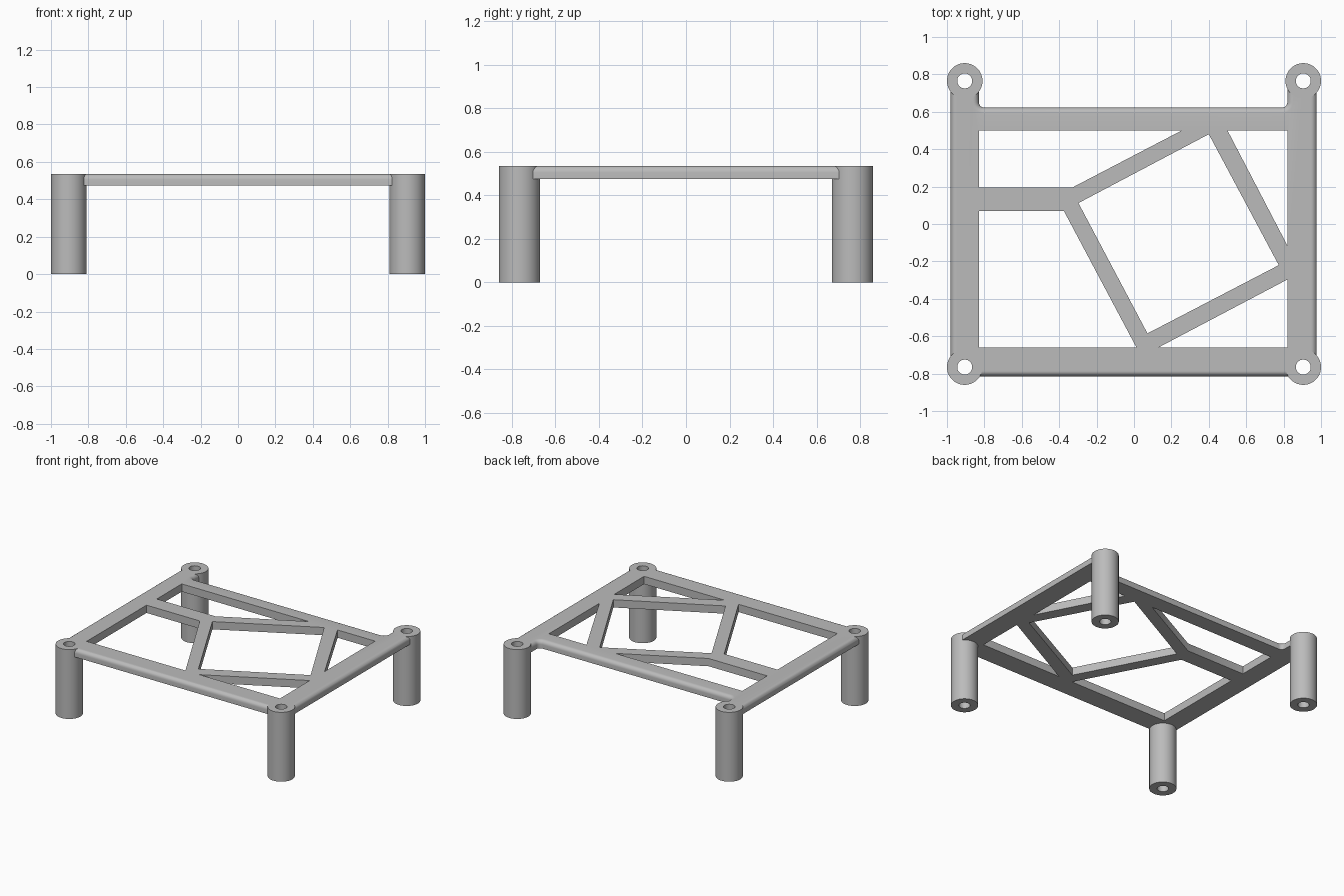
import bpy, bmesh, math

if "Cube" in bpy.data.objects:
    bpy.data.objects.remove(bpy.data.objects["Cube"])

TOP, UNDER = 0.535, 0.475          # plate top and underside
POST_R, HOLE_R = 0.095, 0.04
POSTS = [(sx * 0.905, sy * 0.765) for sx in (-1, 1) for sy in (-1, 1)]

grey = bpy.data.materials.new("grey plastic")
grey.diffuse_color = (0.5, 0.5, 0.5, 1)
grey.use_nodes = True
grey.node_tree.nodes["Principled BSDF"].inputs["Base Color"].default_value = grey.diffuse_color


def circle(cx, cy, r, n=64):
    return [(cx + r * math.cos(2 * math.pi * i / n),
             cy + r * math.sin(2 * math.pi * i / n)) for i in range(n)]


def prism(name, outline, z0, z1, round_top=0.0):
    """Extrude a flat outline, optionally rounding its upper rim."""
    bm = bmesh.new()
    face = bm.faces.new([bm.verts.new((x, y, z0)) for x, y in outline])
    ext = bmesh.ops.extrude_face_region(bm, geom=[face])["geom"]
    for v in ext:
        if isinstance(v, bmesh.types.BMVert):
            v.co.z = z1
    bmesh.ops.recalc_face_normals(bm, faces=bm.faces)
    if round_top:
        rim = [e for e in bm.edges if all(v.co.z > z1 - 1e-4 for v in e.verts)]
        bmesh.ops.bevel(bm, geom=rim, offset=round_top, segments=6,
                        profile=0.5, affect='EDGES')
    me = bpy.data.meshes.new(name)
    bm.to_mesh(me)
    bm.free()
    me.materials.append(grey)
    ob = bpy.data.objects.new(name, me)
    bpy.context.collection.objects.link(ob)
    return ob


def cut(ob, outlines, z0, z1):
    """Cut vertical openings through an object."""
    for outline in outlines:
        cutter = prism("cutter", outline, z0, z1)
        cutter.hide_render = True
        mod = ob.modifiers.new("opening", 'BOOLEAN')
        mod.operation, mod.solver, mod.object = 'DIFFERENCE', 'EXACT', cutter
        bpy.context.view_layer.objects.active = ob
        bpy.ops.object.modifier_apply(modifier=mod.name)
        bpy.data.objects.remove(cutter)


def smooth(ob):
    bpy.ops.object.select_all(action='DESELECT')
    ob.select_set(True)
    bpy.context.view_layer.objects.active = ob
    bpy.ops.object.shade_smooth_by_angle(angle=math.radians(30))


# Frame plate: outer outline with filleted inner corners at the back
L, R, F, B, END = -0.98, 0.977, -0.815, 0.622, 0.80
IL, IR, IF, IB, FIL = -0.83, 0.82, -0.66, 0.50, 0.03


def fillet(cx, start):
    return [(cx + FIL * math.cos(math.radians(start + a)),
             B + FIL + FIL * math.sin(math.radians(start + a)))
            for a in range(0, 91, 15)]


outline = [(L, F), (R, F), (R, END), (IR, END)]
outline += fillet(IR - FIL, 270)[::-1]
outline += fillet(IL + FIL, 180)[::-1]
outline += [(IL, END), (L, END)]
plate = prism("frame_plate", outline, UNDER, TOP, round_top=0.03)

# Openings that leave the rails, the side arm and the tilted square
openings = [
    [(IL, IB), (IL, 0.195), (-0.33, 0.195), (0.255, IB)],
    [(IL, 0.07), (-0.375, 0.07), (0.013, IF), (IL, IF)],
    [(-0.297, 0.112), (0.4, 0.48), (0.774, -0.22), (0.072, -0.585)],
    [(0.5, IB), (IR, IB), (IR, -0.115)],
    [(IR, -0.297), (IR, IF), (0.131, IF)],
]
# Seats where the posts pass through the plate
seats = [circle(x, y, POST_R - 0.0005) for x, y in POSTS]
cut(plate, openings + seats, UNDER - 0.1, TOP + 0.1)
smooth(plate)

# Hollow corner posts
for i, (x, y) in enumerate(POSTS):
    post = prism(f"corner_post_{i + 1}", circle(x, y, POST_R), 0, TOP)
    cut(post, [circle(x, y, HOLE_R)], -0.1, TOP + 0.1)
    smooth(post)
